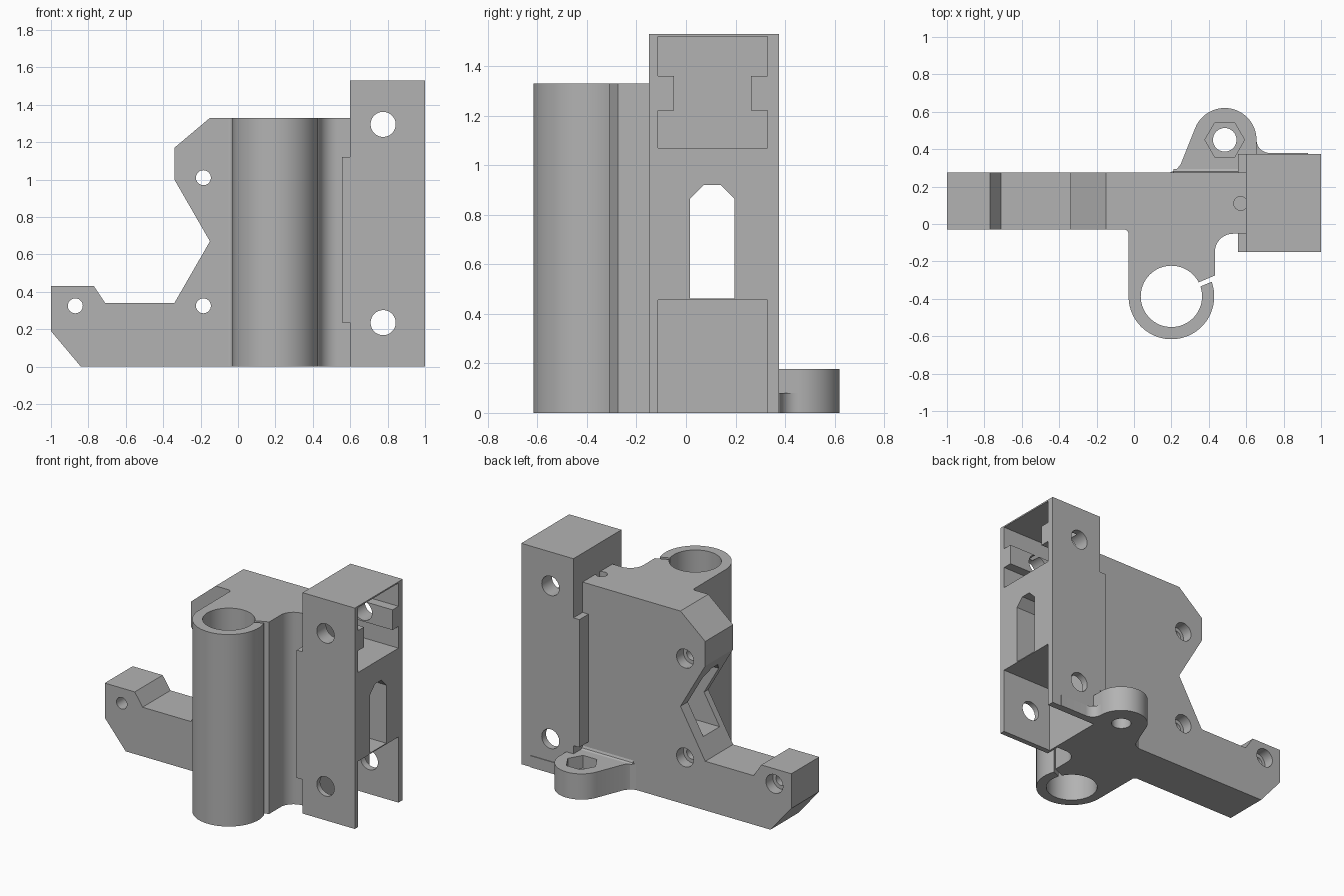
import bpy
import bmesh
from math import cos, sin, radians
from mathutils import Vector

old = bpy.data.objects.get("Cube")
if old:
    bpy.data.objects.remove(old, do_unlink=True)

GREY = bpy.data.materials.new("plain grey")
GREY.use_nodes = True
tint = (0.45, 0.45, 0.45, 1)
GREY.diffuse_color = tint
GREY.node_tree.nodes["Principled BSDF"].inputs["Base Color"].default_value = tint

# Profile axes, then extrusion axis
AXES = {"x": (1, 2, 0), "y": (0, 2, 1), "z": (0, 1, 2)}


def prism(name, profile, axis, low, high):
    """Extrude a 2D profile along one axis."""
    a, b, c = AXES[axis]
    bm = bmesh.new()
    verts = []
    for u, v in profile:
        p = Vector()
        p[a], p[b], p[c] = u, v, low
        verts.append(bm.verts.new(p))
    face = bm.faces.new(verts)
    moved = bmesh.ops.extrude_face_region(bm, geom=[face])["geom"]
    shift = Vector()
    shift[c] = high - low
    bmesh.ops.translate(bm, vec=shift, verts=[g for g in moved if isinstance(g, bmesh.types.BMVert)])
    bmesh.ops.recalc_face_normals(bm, faces=bm.faces)
    mesh = bpy.data.meshes.new(name)
    bm.to_mesh(mesh)
    bm.free()
    mesh.materials.append(GREY)
    obj = bpy.data.objects.new(name, mesh)
    bpy.context.collection.objects.link(obj)
    return obj


def arc(u, v, r, start, end, steps):
    angles = [radians(start + (end - start) * i / steps) for i in range(steps + 1)]
    return [(u + r * cos(t), v + r * sin(t)) for t in angles]


def circle(u, v, r, steps=48):
    return arc(u, v, r, 0, 360, steps)[:-1]


def rect(u0, v0, u1, v1):
    return [(u0, v0), (u1, v0), (u1, v1), (u0, v1)]


def combine(obj, tool, operation="DIFFERENCE"):
    mod = obj.modifiers.new(operation.title(), "BOOLEAN")
    mod.operation, mod.solver, mod.object = operation, "EXACT", tool
    tool.hide_render = True
    bpy.context.view_layer.objects.active = obj
    bpy.ops.object.modifier_apply(modifier=mod.name)
    bpy.data.objects.remove(tool, do_unlink=True)


def cut(obj, profile, axis, low, high):
    combine(obj, prism("cutter", profile, axis, low, high))


# Main plate with notched side and reaching arm
plate = prism("main_plate", [
    (-1, 0.19), (-0.84, 0), (0.6, 0), (0.6, 1.33), (-0.15, 1.33), (-0.34, 1.17),
    (-0.34, 1), (-0.15, 0.67), (-0.34, 0.34), (-0.71, 0.34), (-0.77, 0.43), (-1, 0.43),
], "y", -0.03, 0.275)

# Screw holes with wider recesses at the back
for x, z in ((-0.87, 0.325), (-0.185, 0.325), (-0.185, 1.01)):
    cut(plate, circle(x, z, 0.04, 32), "y", -0.2, 0.4)
    cut(plate, circle(x, z, 0.065, 32), "y", 0.2, 0.4)
cut(plate, circle(0.57, 0.11, 0.037, 24), "z", 1.12, 1.5)

# Rod clamp: tube, neck and fillets in one profile
cx, cy = 0.2, -0.387
clamp = prism("rod_clamp",
              [(-0.05, -0.03)] + arc(-0.05, -0.05, 0.02, 80, 0, 4)
              + arc(cx, cy, 0.229, 180, 380, 60)
              + [(0.432, -0.29)] + arc(0.53, -0.15, 0.098, 180, 90, 10)
              + [(0.6, -0.052), (0.6, -0.03)], "z", 0, 1.33)
cut(clamp, circle(cx, cy, 0.164, 64), "z", -0.1, 1.5)
slit_angle = radians(23)
along, across = (cos(slit_angle), sin(slit_angle)), (-sin(slit_angle), cos(slit_angle))
slit = [(cx + along[0] * r + across[0] * w, cy + along[1] * r + across[1] * w)
        for r, w in rect(0.15, -0.012, 0.3, 0.012)]
cut(clamp, slit, "z", -0.1, 1.5)

# Carriage block with a raised rear pad
block = prism("carriage_block",
              [(0.6, 0), (1, 0), (1, 1.53), (0.6, 1.53), (0.6, 1.12),
               (0.555, 1.12), (0.555, 0.235), (0.6, 0.235)], "y", -0.15, 0.375)
# Upper pocket leaves a rib on each wall, lower pocket is open below
y0, y1, rib = -0.113, 0.328, 0.065
upper = [(y0, 1.07), (y1, 1.07), (y1, 1.22), (y1 - rib, 1.22), (y1 - rib, 1.36), (y1, 1.36),
         (y1, 1.52), (y0, 1.52), (y0, 1.36), (y0 + rib, 1.36), (y0 + rib, 1.22), (y0, 1.22)]
cut(block, upper, "x", 0.615, 1.1)
cut(block, rect(y0, -0.1, y1, 0.455), "x", 0.615, 1.1)
for z in (0.235, 1.295):
    cut(block, circle(0.776, z, 0.067), "y", -0.3, 0.5)

# Belt window running through block and plate
window = [(0.017, 0.462), (0.195, 0.462), (0.195, 0.865), (0.14, 0.92), (0.072, 0.92), (0.017, 0.865)]
for part in (block, plate):
    cut(part, window, "x", -0.6, 1.2)

# Rear foot with screw hole and hexagonal nut pocket
fx, fy = 0.485, 0.45
foot = prism("rear_foot",
             [(0.6, 0.275), (0.19, 0.275), (0.225, 0.289), (0.25, 0.32)]
             + arc(fx, fy, 0.17, 158, 0, 36) + [(0.655, 0.375), (0.6, 0.375)], "z", 0, 0.178)
cut(foot, circle(fx, fy, 0.063, 40), "z", -0.1, 0.3)
cut(foot, circle(fx, fy, 0.106, 6), "z", 0.09, 0.3)

# Low web beside the foot and fillet above it
web = prism("foot_web", [(0.655, 0.375), (0.655, 0.44)] + arc(0.725, 0.45, 0.07, 180, 270, 10)
            + [(0.93, 0.38), (0.93, 0.375)], "z", 0, 0.08)
fillet = prism("foot_fillet", [(0.275, 0.178), (0.295, 0.178), (0.281, 0.184), (0.275, 0.198)],
               "x", 0.21, 0.6)

# Smooth curved walls, keep corners crisp
for obj in (plate, clamp, block, foot, web, fillet):
    bpy.ops.object.select_all(action="DESELECT")
    obj.select_set(True)
    bpy.context.view_layer.objects.active = obj
    bpy.ops.object.shade_smooth_by_angle(angle=radians(25))
